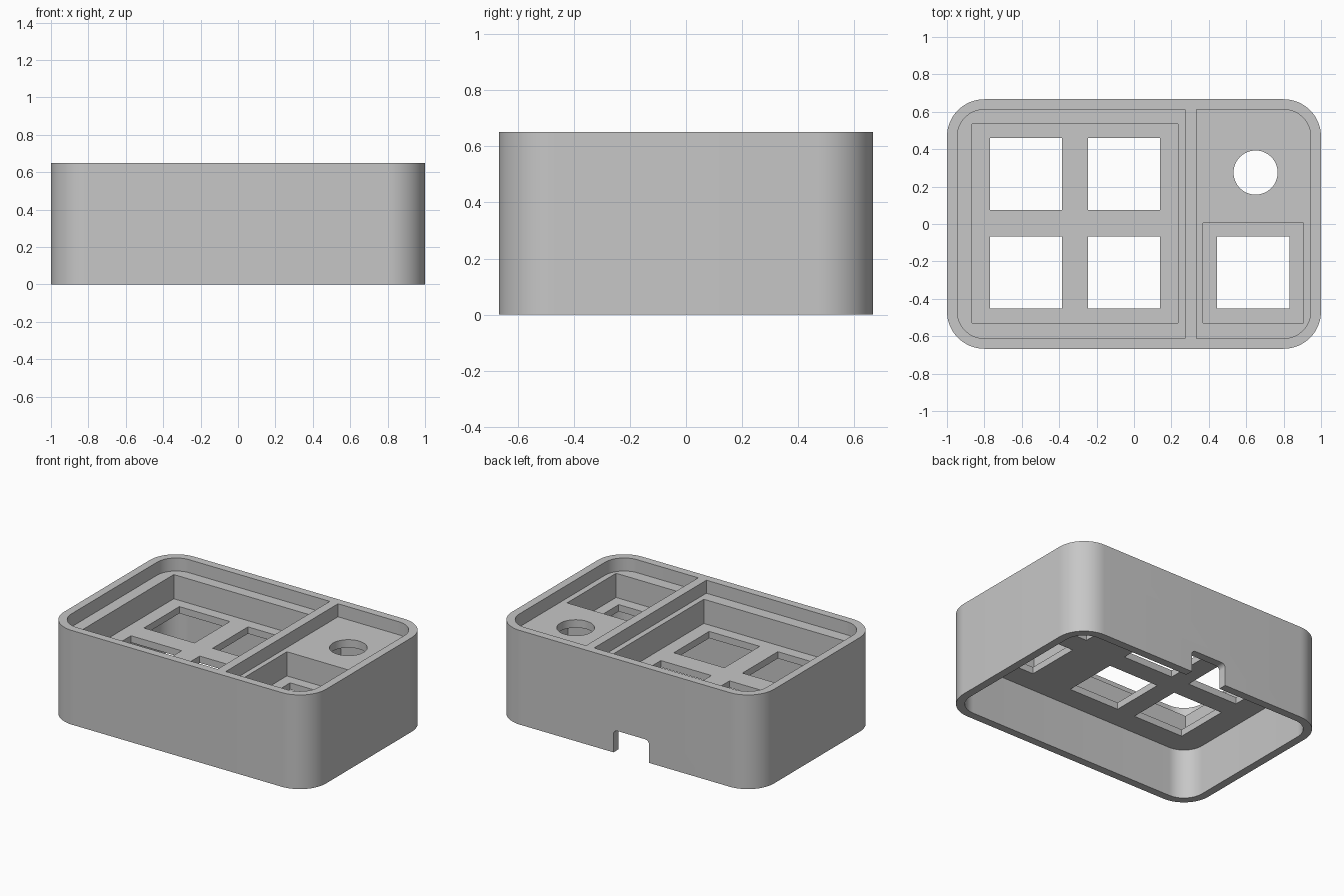
import bpy, bmesh
from math import sin, cos, pi, radians
from mathutils import Matrix

if "Cube" in bpy.data.objects:
    bpy.data.objects.remove(bpy.data.objects["Cube"], do_unlink=True)

grey = bpy.data.materials.new("case_grey")
grey.use_nodes = True
grey.diffuse_color = (0.57, 0.57, 0.57, 1)
grey.node_tree.nodes["Principled BSDF"].inputs["Base Color"].default_value = grey.diffuse_color


def rounded_rect(x0, x1, y0, y1, radii=(0, 0, 0, 0), steps=16):
    """Counter-clockwise outline; radii run from the +x +y corner."""
    corners = [(x1, y1, -1, -1), (x0, y1, 1, -1), (x0, y0, 1, 1), (x1, y0, -1, 1)]
    pts = []
    for i, ((x, y, sx, sy), r) in enumerate(zip(corners, radii)):
        if r == 0:
            pts.append((x, y))
            continue
        for k in range(steps + 1):
            a = (i + k / steps) * pi / 2
            pts.append((x + sx * r + r * cos(a), y + sy * r + r * sin(a)))
    return pts


def circle(x, y, r, n=48):
    return [(x + r * cos(2 * pi * k / n), y + r * sin(2 * pi * k / n)) for k in range(n)]


def prism(name, outline, low, high, turn=Matrix()):
    bm = bmesh.new()
    base = bm.faces.new([bm.verts.new((x, y, low)) for x, y in outline])
    grown = bmesh.ops.extrude_face_region(bm, geom=[base])["geom"]
    bmesh.ops.translate(bm, vec=(0, 0, high - low),
                        verts=[g for g in grown if isinstance(g, bmesh.types.BMVert)])
    bmesh.ops.recalc_face_normals(bm, faces=bm.faces)
    bmesh.ops.transform(bm, matrix=turn, verts=bm.verts)
    mesh = bpy.data.meshes.new(name)
    bm.to_mesh(mesh)
    bm.free()
    mesh.materials.append(grey)
    obj = bpy.data.objects.new(name, mesh)
    bpy.context.collection.objects.link(obj)
    return obj


def cut(target, cutter):
    cutter.hide_render = True
    mod = target.modifiers.new(cutter.name, "BOOLEAN")
    mod.operation, mod.solver, mod.object = "DIFFERENCE", "EXACT", cutter
    bpy.context.view_layer.objects.active = target
    bpy.ops.object.modifier_apply(modifier=mod.name)
    bpy.data.objects.remove(cutter, do_unlink=True)


# Main levels
TOP, SHELF, FLOOR, CEILING = 0.65, 0.56, 0.393, 0.346
WX, WY, R = 0.945, 0.612, 0.145

# Outer shell
case = prism("case_body", rounded_rect(-1, 1, -0.667, 0.667, (0.2,) * 4), 0, TOP)

# Hollow underside
cut(case, prism("under_cavity", rounded_rect(-WX, WX, -WY, WY, (R,) * 4), -0.1, CEILING))

# Shallow recesses either side of the dividing bar
cut(case, prism("wide_recess", rounded_rect(-WX, 0.273, -WY, WY, (0, R, R, 0)), SHELF, 0.75))
cut(case, prism("narrow_recess", rounded_rect(0.335, WX, -WY, WY, (R, 0, 0, R)), SHELF, 0.75))

# Deep pockets
cut(case, prism("wide_pocket", rounded_rect(-0.865, 0.235, -0.53, 0.535), FLOOR, 0.6))
cut(case, prism("small_pocket", rounded_rect(0.37, 0.905, -0.53, 0.005), FLOOR, 0.6))

# Square key openings
H = 0.193
for x, y in [(-0.577, 0.267), (-0.053, 0.267), (-0.577, -0.26), (-0.053, -0.26), (0.638, -0.26)]:
    cut(case, prism("key_opening", rounded_rect(x - H, x + H, y - H, y + H), 0.3, 0.45))

# Knob housing below and its round opening
KX, KY = 0.65, 0.275
cut(case, prism("knob_housing", rounded_rect(KX - H, KX + H, KY - H, KY + H), 0.3, 0.505))
cut(case, prism("knob_opening", circle(KX, KY, 0.118), 0.45, 0.6))

# Cable notch in the back wall
cut(case, prism("cable_notch", rounded_rect(-0.185, 0.087, -0.1, 0.155, (0.03, 0.03, 0, 0), 6),
                -0.75, -0.5, Matrix.Rotation(radians(90), 4, "X")))

bpy.ops.object.select_all(action="DESELECT")
case.select_set(True)
bpy.context.view_layer.objects.active = case
bpy.ops.object.shade_smooth_by_angle(angle=radians(30))
